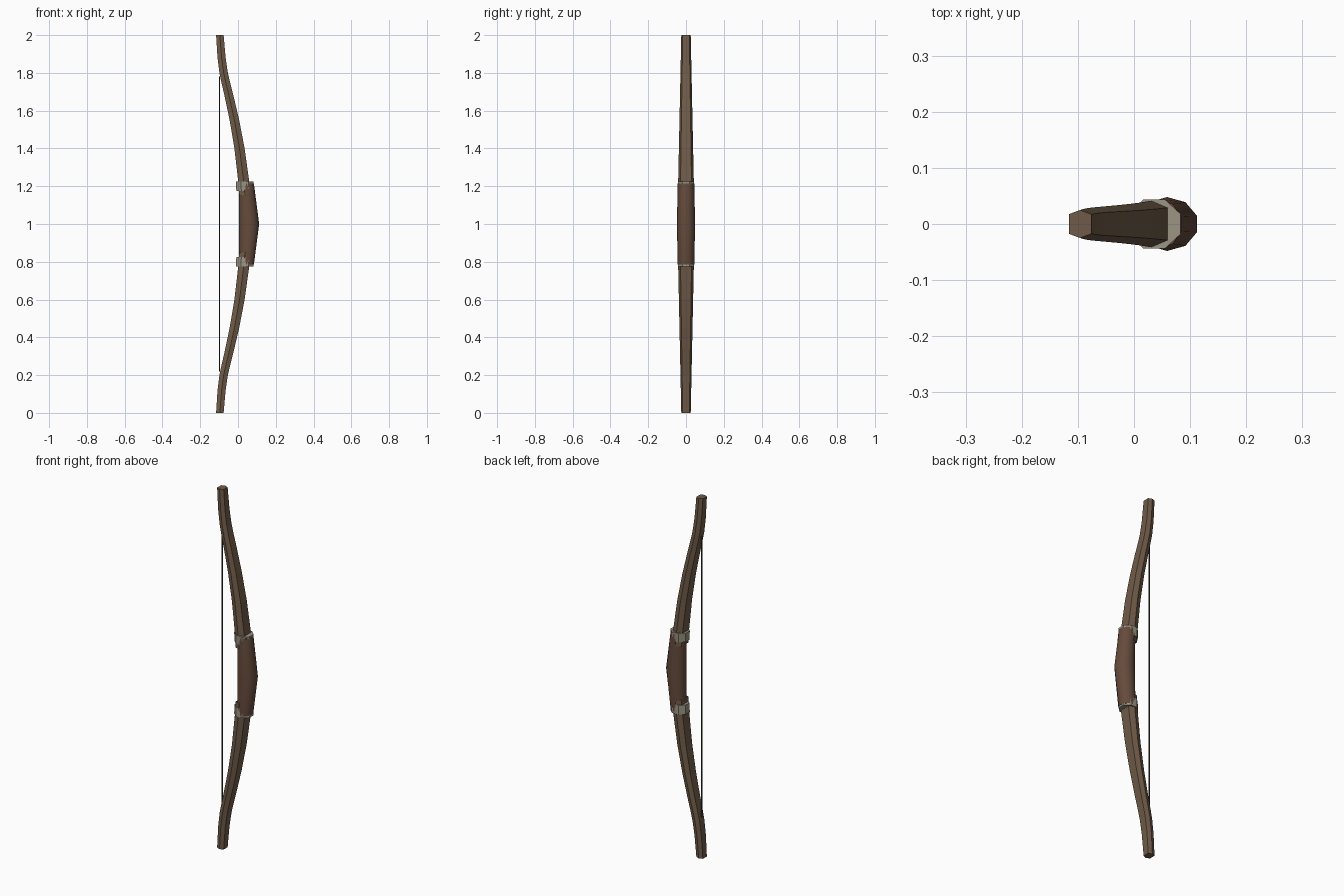
import bpy, bmesh, math

if "Cube" in bpy.data.objects:
    bpy.data.objects.remove(bpy.data.objects["Cube"])


def material(name, rgb):
    m = bpy.data.materials.new(name)
    m.diffuse_color = (*rgb, 1)
    m.use_nodes = True
    m.node_tree.nodes["Principled BSDF"].inputs["Base Color"].default_value = m.diffuse_color
    return m


wood = material("wood", (0.16, 0.105, 0.065))
leather = material("leather", (0.13, 0.07, 0.045))
bone = material("bone", (0.33, 0.30, 0.23))
dark = material("cord", (0.05, 0.04, 0.035))


def loft(name, section, stations, mat, smooth=False):
    """Skin a unit cross-section through (z, centre x, half x, half y) stations."""
    bm = bmesh.new()
    rings = [[bm.verts.new((cx + hx * u, hy * v, z)) for u, v in section]
             for z, cx, hx, hy in stations]
    n = len(section)
    for a, b in zip(rings, rings[1:]):
        for i in range(n):
            j = (i + 1) % n
            bm.faces.new((a[i], a[j], b[j], b[i]))
    bm.faces.new(rings[0])
    bm.faces.new(rings[-1])
    bmesh.ops.recalc_face_normals(bm, faces=bm.faces)
    me = bpy.data.meshes.new(name)
    bm.to_mesh(me)
    bm.free()
    me.materials.append(mat)
    ob = bpy.data.objects.new(name, me)
    bpy.context.collection.objects.link(ob)
    if smooth:
        bpy.ops.object.select_all(action='DESELECT')
        ob.select_set(True)
        bpy.context.view_layer.objects.active = ob
        bpy.ops.object.shade_smooth_by_angle(angle=math.radians(40))
    return ob


def polygon(n):
    # regular polygon with a flat side facing +x, filling the unit box in x
    r = 1 / math.cos(math.pi / n)
    return [(r * math.cos(2 * math.pi * (i + .5) / n),
             math.sin(2 * math.pi * (i + .5) / n)) for i in range(n)]


# flat-bellied hexagonal limb section
limb_section = [(1, -.7), (1, .7), (0, 1), (-1, .7), (-1, -.7), (0, -1)]

# limb centreline: (height above middle, x)
limb_path = [(.15, .037), (.22, .031), (.40, .008), (.55, -.019), (.68, -.048),
             (.75, -.065), (.80, -.076), (.88, -.087), (1.0, -.096)]

for side, s in (("upper", 1), ("lower", -1)):
    # recurved limb, tapering to the tip
    limb = []
    for h, x in limb_path:
        t = (h - .15) / .85
        limb.append((1 + s * h, x, .030 - .010 * t, .043 - .018 * t))
    loft(side + "_limb", limb_section, limb, wood)
    # pale collar where the limb enters the grip
    loft(side + "_collar", polygon(8),
         [(1 + s * .175, .036, .045, .045), (1 + s * .225, .036, .047, .047)], bone)

# leather grip, thickest in the middle on the outer face
loft("grip", polygon(10),
     [(.785, .045, .039, .044), (1, .059, .053, .048), (1.215, .045, .039, .044)],
     leather, smooth=True)

# bowstring
loft("bowstring", polygon(6),
     [(.22, -.097, .003, .003), (1.78, -.097, .003, .003)], dark, smooth=True)
